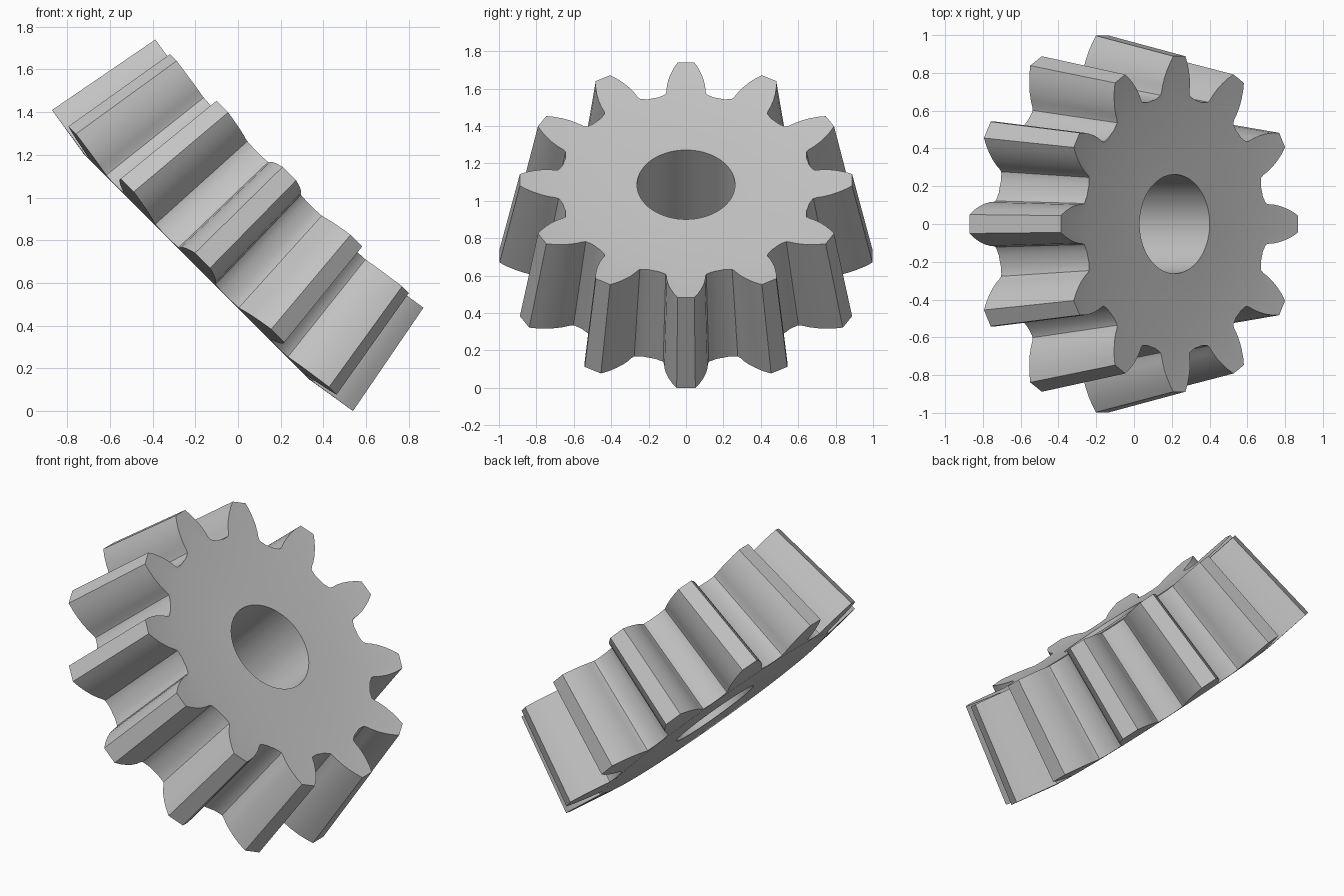
import bpy, bmesh, math
from mathutils import Matrix, Vector

if "Cube" in bpy.data.objects:
    bpy.data.objects.remove(bpy.data.objects["Cube"], do_unlink=True)

TEETH = 12
THICK = 0.58
TAPER = 0.891        # size of the small end relative to the large end
SLOPE = 0.16         # rise of the tooth ends, square to the pitch cone
HOLE = 0.262
RIM = 0.745          # flat disc radius at the large end

# Tooth flank at the large end: (radius, half width), root to tip
FLANK = [(0.757, 0.132), (0.765, 0.122), (0.785, 0.117), (0.82, 0.115),
         (0.865, 0.107), (0.91, 0.093), (0.955, 0.074), (0.998, 0.05)]


def gear_outline():
    """Polar outline (angle, radius) of all the teeth and valleys."""
    half = [(math.atan2(w, r), math.hypot(r, w)) for r, w in FLANK[:-1]]
    r, w = FLANK[-1]
    half.append((math.atan2(w, r), r))
    step = math.tau / TEETH
    points = []
    for i in range(TEETH):
        a = i * step
        points += [(a - t, r) for t, r in half]
        points += [(a + t, r) for t, r in reversed(half)]
        points += [(a + step * f, FLANK[0][0]) for f in (0.42, 0.5, 0.58)]
    return points


def ring(bm, polar, base, sloped=False):
    verts = []
    for a, r in polar:
        z = base + (SLOPE * max(r - RIM, 0) if sloped else 0)
        verts.append(bm.verts.new((r * math.cos(a), r * math.sin(a), z)))
    return verts


def scaled(polar, s):
    return [(a, r * s) for a, r in polar]


bm = bmesh.new()
outline = gear_outline()
hole = [(a, HOLE) for a, r in outline]
disc = [(a, RIM) for a, r in outline]

# Closed loop of rings: hole, large end, teeth, small end, back to the hole
rings = [ring(bm, hole, 0), ring(bm, disc, 0), ring(bm, outline, 0, True)]
small = ring(bm, outline, 0, True)
for v in small:
    v.co = Vector((v.co.x * TAPER, v.co.y * TAPER, THICK + v.co.z * TAPER))
rings += [small, ring(bm, scaled(disc, TAPER), THICK), ring(bm, hole, THICK)]
n = len(outline)
for k, lower in enumerate(rings):
    upper = rings[(k + 1) % len(rings)]
    for i in range(n):
        j = (i + 1) % n
        bm.faces.new((lower[i], lower[j], upper[j], upper[i]))
bmesh.ops.recalc_face_normals(bm, faces=bm.faces)

# Lean the gear over and rest it on its lowest tooth
bm.transform(Matrix.Translation((-0.195, 0, 0.69)) @ Matrix.Rotation(math.radians(45), 4, 'Y'))
lowest = min(v.co.z for v in bm.verts)
bm.transform(Matrix.Translation((0, 0, -lowest)))

mesh = bpy.data.meshes.new("bevel_gear")
bm.to_mesh(mesh)
bm.free()
gear = bpy.data.objects.new("bevel_gear", mesh)
bpy.context.collection.objects.link(gear)

# Plain grey metal
grey = bpy.data.materials.new("light_grey")
grey.use_nodes = True
colour = (0.55, 0.55, 0.55, 1)
grey.diffuse_color = colour
grey.node_tree.nodes["Principled BSDF"].inputs["Base Color"].default_value = colour
mesh.materials.append(grey)

bpy.ops.object.select_all(action='DESELECT')
gear.select_set(True)
bpy.context.view_layer.objects.active = gear
bpy.ops.object.shade_smooth_by_angle(angle=math.radians(30))
